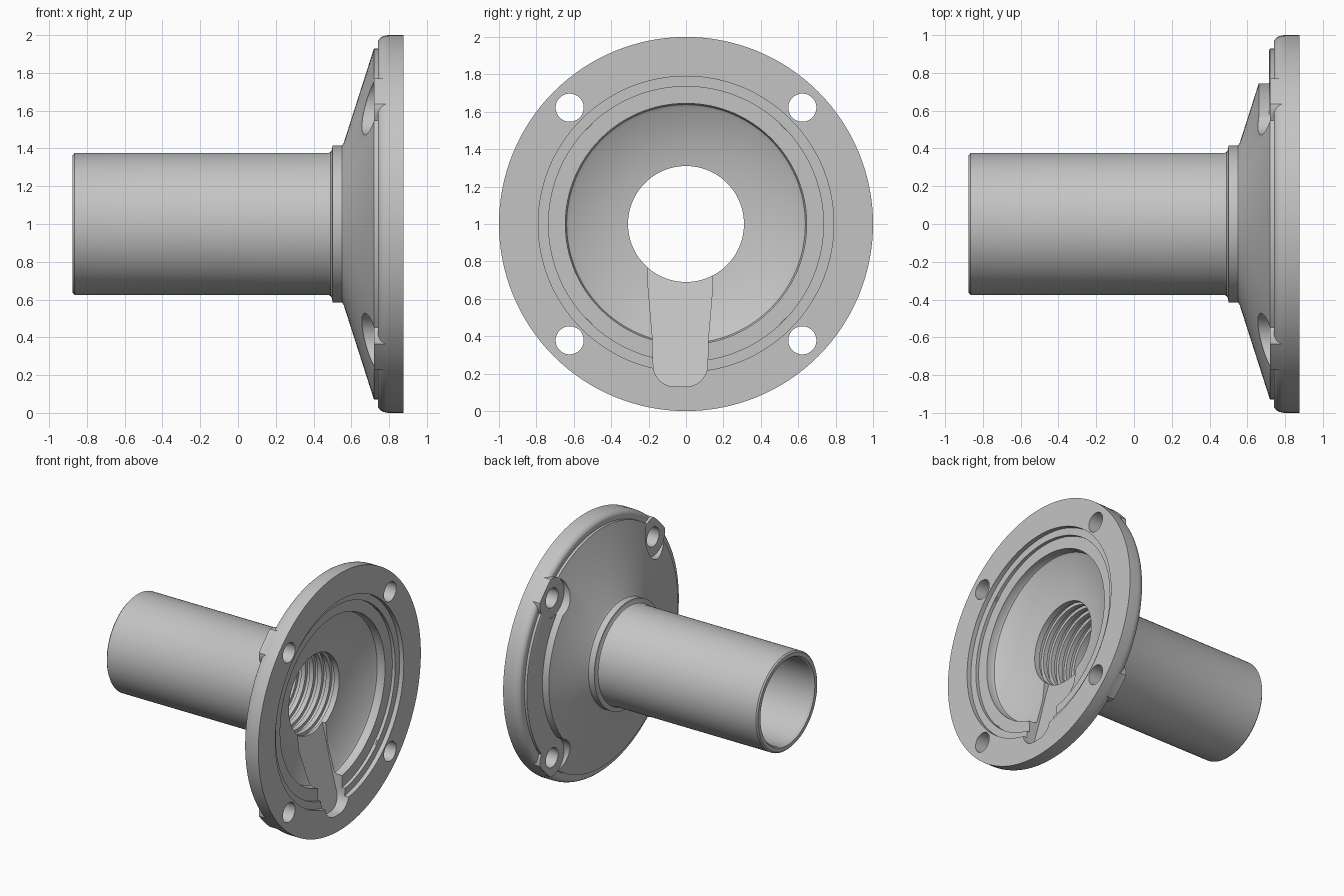
import bpy, bmesh
from math import pi, sin, cos, radians
from mathutils import Vector

cube = bpy.data.objects.get("Cube")
if cube:
    bpy.data.objects.remove(cube, do_unlink=True)

AXIS_Z = 1.0
SEG = 128

metal = bpy.data.materials.new("light_grey_metal")
metal.use_nodes = True
GREY = (0.55, 0.55, 0.55, 1)
metal.diffuse_color = GREY
for node in metal.node_tree.nodes:
    if node.type == "BSDF_PRINCIPLED":
        node.inputs["Base Color"].default_value = GREY


def finish(name, bm):
    bmesh.ops.recalc_face_normals(bm, faces=bm.faces)
    mesh = bpy.data.meshes.new(name)
    bm.to_mesh(mesh)
    bm.free()
    mesh.materials.append(metal)
    obj = bpy.data.objects.new(name, mesh)
    bpy.context.collection.objects.link(obj)
    return obj


def lathe(name, profile, start=0.0, end=2 * pi, seg=SEG):
    """Turn a closed (x, radius) profile about the long axis."""
    bm = bmesh.new()
    full = end - start > 2 * pi - 0.001
    rings = []
    for i in range(seg if full else seg + 1):
        a = start + (end - start) * i / seg
        rings.append([bm.verts.new((x, r * cos(a), AXIS_Z + r * sin(a)))
                      for x, r in profile])
    n = len(profile)
    for i in range(seg):
        a, b = rings[i], rings[(i + 1) % len(rings)]
        for j in range(n):
            k = (j + 1) % n
            bm.faces.new((a[j], a[k], b[k], b[j]))
    if not full:
        bm.faces.new(rings[0])
        bm.faces.new(rings[-1])
    return finish(name, bm)


def rod(name, x0, x1, radius, y, z, seg=48):
    """Solid cylinder lying along x."""
    bm = bmesh.new()
    ends = [[bm.verts.new((x, y + radius * cos(2 * pi * i / seg),
                           z + radius * sin(2 * pi * i / seg)))
             for i in range(seg)] for x in (x0, x1)]
    for ring in ends:
        bm.faces.new(ring)
    for i in range(seg):
        k = (i + 1) % seg
        bm.faces.new((ends[0][i], ends[0][k], ends[1][k], ends[1][i]))
    return finish(name, bm)


def combine(target, tool, operation):
    mod = target.modifiers.new(tool.name, "BOOLEAN")
    mod.operation = operation
    mod.solver = "EXACT"
    mod.object = tool
    bpy.context.view_layer.objects.active = target
    bpy.ops.object.modifier_apply(modifier=mod.name)
    bpy.data.objects.remove(tool, do_unlink=True)


# Outer outline: tube, collar, cone and rounded flange
outer = [(-0.875, 0.365), (-0.865, 0.375), (0.475, 0.375), (0.49, 0.381),
         (0.498, 0.395), (0.5, 0.415), (0.55, 0.415), (0.56, 0.43),
         (0.72, 0.93), (0.74, 0.93), (0.74, 0.96)]
for i in range(1, 7):
    a = pi / 2 * i / 6
    outer.append((0.8 - 0.06 * cos(a), 0.96 + 0.04 * sin(a)))
outer.append((0.875, 1.0))

# Inner outline: stepped recess, dish, grooved bore
inner = [(0.875, 0.79), (0.84, 0.79), (0.84, 0.735), (0.815, 0.735),
         (0.815, 0.645), (0.77, 0.645), (0.752, 0.638), (0.74, 0.62),
         (0.67, 0.42), (0.655, 0.31)]
for i in range(5):
    x = 0.61 - 0.07 * i
    inner += [(x, 0.31), (x - 0.015, 0.335), (x - 0.035, 0.335), (x - 0.035, 0.31)]
inner += [(0.2, 0.31), (0.18, 0.325), (-0.86, 0.325), (-0.875, 0.335)]
body = lathe("flanged_sleeve", outer + inner)

# Arc channel in the cone between the two holes on the back side
channel = lathe("channel_cutter", [(0.4, 0.745), (0.715, 0.745), (0.715, 0.95), (0.4, 0.95)],
                radians(-45), radians(45), 32)
combine(body, channel, "DIFFERENCE")

# Bolt bosses with spot faces, then the through holes
spots = [(y, AXIS_Z + z) for y in (-0.622, 0.622) for z in (-0.622, 0.622)]
for y, z in spots:
    combine(body, rod("spot_face_cutter", 0.3, 0.721, 0.15, y, z), "DIFFERENCE")
    boss = rod("bolt_boss", 0.7195, 0.83, 0.149, y, z)
    limit = rod("boss_limit", 0.6, 0.9, 0.9985, 0, AXIS_Z, SEG)
    combine(boss, limit, "INTERSECT")
    combine(body, boss, "UNION")
for y, z in spots:
    combine(body, rod("hole_cutter", 0.3, 1.0, 0.075, y, z), "DIFFERENCE")

# Drain slot with a sloping floor and rounded lower end
outline = [(0.175, 0.9), (0.172, 0.66), (0.15, 0.4)]
for i in range(7):
    a = pi / 2 * i / 6
    outline.append((0.03 + 0.115 * cos(a), 0.245 - 0.115 * sin(a)))
outline += [(-y, z) for y, z in reversed(outline)]
bm = bmesh.new()
floor = [bm.verts.new((0.80 - (z - 0.13) * 0.295, y - 0.03, z)) for y, z in outline]
lid = [bm.verts.new((1.0, y - 0.03, z)) for y, z in outline]
bm.faces.new(floor)
bm.faces.new(lid)
for i in range(len(floor)):
    k = (i + 1) % len(floor)
    bm.faces.new((floor[i], floor[k], lid[k], lid[i]))
combine(body, finish("slot_cutter", bm), "DIFFERENCE")

# Smooth shading with crisp machined edges
bpy.ops.object.select_all(action="DESELECT")
body.select_set(True)
bpy.context.view_layer.objects.active = body
bpy.ops.object.shade_smooth_by_angle(angle=radians(25))
